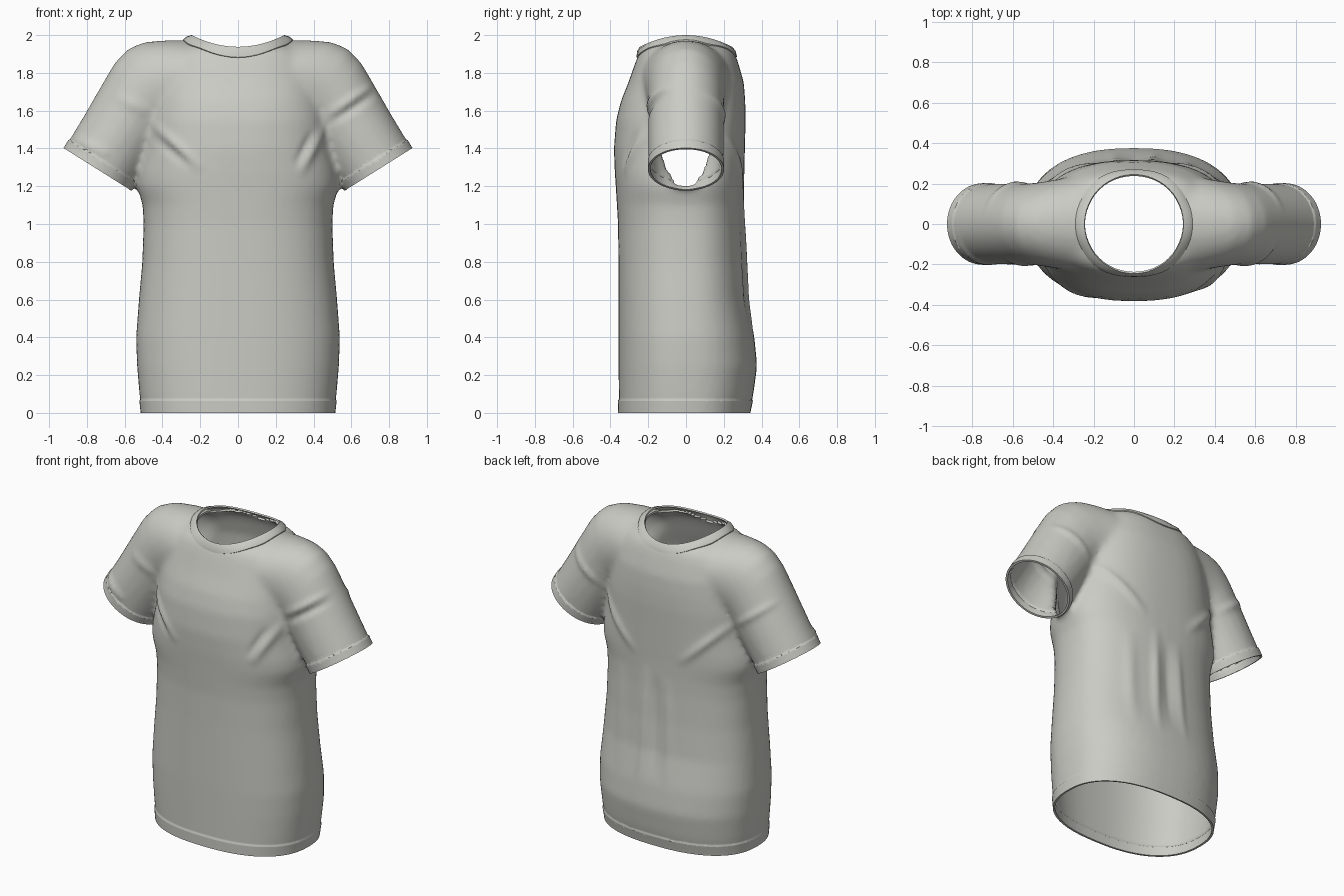
import bpy, bmesh, math
from mathutils import Vector
from mathutils.bvhtree import BVHTree

if "Cube" in bpy.data.objects:
    bpy.data.objects.remove(bpy.data.objects["Cube"], do_unlink=True)

cloth = bpy.data.materials.new("warm_grey_cloth")
cloth.use_nodes = True
cloth.diffuse_color = (0.6, 0.6, 0.56, 1)
cloth.node_tree.nodes["Principled BSDF"].inputs["Base Color"].default_value = (0.6, 0.6, 0.56, 1)

STEPS = 48
ANGLES = [2 * math.pi * i / STEPS for i in range(STEPS)]


def loft(bm, rings):
    """Closed solid through a list of rings of points."""
    loops = [[bm.verts.new(p) for p in ring] for ring in rings]
    for a, b in zip(loops, loops[1:]):
        for i in range(STEPS):
            j = (i + 1) % STEPS
            bm.faces.new((a[i], a[j], b[j], b[i]))
    bm.faces.new(loops[0])
    bm.faces.new(loops[-1])


def torso_ring(z, half_width, front, back, power=2.4):
    ring = []
    for t in ANGLES:
        c, s = math.cos(t), math.sin(t)
        depth = back if s > 0 else front
        ring.append((math.copysign(abs(c) ** (2 / power), c) * half_width,
                     math.copysign(abs(s) ** (2 / power), s) * depth, z))
    return ring


def sleeve_ring(side, top, bottom, depth):
    mid = [(a + b) / 2 for a, b in zip(top, bottom)]
    half = [(a - b) / 2 for a, b in zip(top, bottom)]
    return [(side * (mid[0] + half[0] * math.cos(t)), depth * math.sin(t),
             mid[1] + half[1] * math.cos(t)) for t in ANGLES]


def evaluated(obj):
    mesh = bpy.data.meshes.new_from_object(
        obj.evaluated_get(bpy.context.evaluated_depsgraph_get()))
    bpy.data.objects.remove(obj, do_unlink=True)
    return mesh


def make_object(name, bm):
    mesh = bpy.data.meshes.new(name)
    bm.to_mesh(mesh)
    obj = bpy.data.objects.new(name, mesh)
    bpy.context.scene.collection.objects.link(obj)
    return obj


def finish(name, bm, thickness):
    """Give the cloth thickness, colour and smooth shading."""
    obj = make_object(name + "_draft", bm)
    solid = obj.modifiers.new("thickness", "SOLIDIFY")
    solid.thickness = thickness
    solid.offset = -1
    mesh = evaluated(obj)
    obj = bpy.data.objects.new(name, mesh)
    bpy.context.scene.collection.objects.link(obj)
    mesh.materials.clear()
    mesh.materials.append(cloth)
    bpy.ops.object.select_all(action="DESELECT")
    obj.select_set(True)
    bpy.context.view_layer.objects.active = obj
    bpy.ops.object.shade_smooth_by_angle(angle=math.radians(45))


# Torso: height, half width, front depth, back depth
TORSO = [(-0.07, .505, .355, .325), (0, .51, .355, .335), (.1, .522, .356, .357),
         (.25, .535, .357, .377), (.4, .54, .358, .362), (.6, .525, .358, .325),
         (.8, .507, .358, .312), (1, .5, .36, .306), (1.1, .505, .366, .306),
         (1.2, .535, .372, .307), (1.27, .53, .377, .309), (1.4, .5, .382, .312),
         (1.55, .485, .37, .316), (1.65, .465, .345, .314), (1.75, .445, .305, .306),
         (1.85, .41, .27, .278), (1.9, .38, .25, .26), (1.935, .33, .222, .235),
         (1.96, .24, .18, .19)]
# Sleeve and shoulder: top point, bottom point, depth
SLEEVE = [((.957, 1.34), (.607, 1.12), .197), ((.92, 1.4), (.57, 1.18), .197),
          ((.82, 1.565), (.46, 1.345), .2), ((.725, 1.73), (.38, 1.45), .2),
          ((.655, 1.85), (.33, 1.48), .202), ((.585, 1.925), (.28, 1.48), .21),
          ((.5, 1.962), (.22, 1.48), .222), ((.4, 1.972), (.15, 1.48), .24),
          ((.28, 1.972), (.1, 1.48), .26), ((0, 1.972), (0, 1.48), .27)]

bm = bmesh.new()
loft(bm, [torso_ring(*row) for row in TORSO])
loft(bm, [sleeve_ring(1, *row) for row in SLEEVE]
     + [sleeve_ring(-1, *row) for row in reversed(SLEEVE[:-1])])
bmesh.ops.recalc_face_normals(bm, faces=bm.faces)

# Blend torso and sleeves into one skin
draft = make_object("shirt_draft", bm)
bm.free()
remesh = draft.modifiers.new("blend", "REMESH")
remesh.mode = "VOXEL"
remesh.voxel_size = 0.018
relax = draft.modifiers.new("relax", "SMOOTH")
relax.factor = 0.5
relax.iterations = 10
skin = evaluated(draft)
bm = bmesh.new()
bm.from_mesh(skin)

# Folds: side (-1 front, 1 back), start x z, end x z, width, height
FOLDS = [(-1, -.47, 1.55, -.18, 1.28, .025, .014), (-1, -.46, 1.47, -.24, 1.3, .025, -.01),
         (-1, .47, 1.54, .32, 1.25, .025, .014), (-1, .4, 1.5, .3, 1.3, .02, -.01),
         (-1, .47, 1.52, .74, 1.7, .02, -.014), (-1, .47, 1.57, .73, 1.75, .02, .012),
         (-1, -.9, 1.47, -.68, 1.36, .025, .012), (-1, -.66, 1.68, -.45, 1.58, .03, .008),
         (1, .48, 1.52, .15, 1.2, .025, .014), (1, -.48, 1.52, -.15, 1.2, .025, .014),
         (1, .08, 1.15, .1, .4, .03, .015), (1, -.08, 1.1, -.1, .4, .03, .01),
         (1, .26, 1.1, .27, .4, .04, .01), (1, 0, 1.1, 0, .45, .03, -.01),
         (1, .48, 1.5, .74, 1.7, .022, .012), (1, -.48, 1.5, -.74, 1.7, .022, .012)]
bm.normal_update()
moves = []
for v in bm.verts:
    push = 0
    for side, x1, z1, x2, z2, width, height in FOLDS:
        if v.co.y * side < 0.03:
            continue
        start, line = Vector((x1, z1)), Vector((x2 - x1, z2 - z1))
        offset = Vector((v.co.x, v.co.z)) - start
        t = min(1, max(0, offset.dot(line) / line.length_squared))
        gap = (offset - line * t).length / width
        fade = min(1, (abs(v.co.y) - 0.03) / 0.08)
        push += height * fade * math.sin(math.pi * t) * math.exp(-gap * gap)
    moves.append((v, v.normal * push))
for v, move in moves:
    v.co += move


def cut(faces, point, normal):
    geom = set(faces)
    for f in faces:
        geom.update(f.edges)
        geom.update(f.verts)
    bmesh.ops.bisect_plane(bm, geom=list(geom), dist=1e-5, plane_co=point, plane_no=normal)


def remove(test):
    doomed = [f for f in bm.faces if test(f.calc_center_median())]
    bmesh.ops.delete(bm, geom=doomed, context="FACES")


# Open the bottom hem and mark its stitched band
for z in (0, 0.064, 0.072):
    cut(bm.faces[:], Vector((0, 0, z)), Vector((0, 0, 1)))
remove(lambda c: c.z < 0)

# Open both sleeves and mark their stitched bands
cuffs = []
for side in (-1, 1):
    centre = Vector((side * .745, 0, 1.29))
    axis = Vector((side * .532, 0, -.847)).normalized()
    cuffs.append((side, centre, axis))
    for inset in (0, 0.05, 0.058):
        near = [f for f in bm.faces if f.calc_center_median().x * side > .55
                and f.calc_center_median().z > 1]
        cut(near, centre - axis * inset, axis)
    remove(lambda c: c.x * side > .55 and c.z > 1 and (c - centre).dot(axis) > 0)

# Raise the bands slightly
bm.normal_update()
for v in bm.verts:
    if v.co.z < 0.066:
        v.co += Vector((v.normal.x, v.normal.y, 0)) * 0.006
    for side, centre, axis in cuffs:
        if v.co.x * side > .55 and v.co.z > 1 and (v.co - centre).dot(axis) > -0.051:
            v.co += (v.normal - axis * v.normal.dot(axis)) * 0.006

# Neck band follows the surface at its lower edge
tree = BVHTree.FromBMesh(bm)
band = bmesh.new()
rows = []
for t in ANGLES:
    c, s = math.cos(t), math.sin(t)
    rise = c * c
    rim = Vector((.245 * c, .245 * s, 1.938 + .062 * rise))
    reach = .268 + .022 * rise
    hit, normal, _, _ = tree.find_nearest(
        Vector((reach * c, reach * s, 1.885 + .08 * rise)))
    low = hit - normal * 0.004
    edge = hit + normal * 0.006
    bulge = (rim + edge) / 2 + Vector((c, s, .8)) * 0.005
    rows.append([band.verts.new(p) for p in (low, edge, bulge, rim)])
for a, b in zip(rows, rows[1:] + rows[:1]):
    for i in range(3):
        band.faces.new((a[i], b[i], b[i + 1], a[i + 1]))
band.normal_update()

# Open the neck under the band
remove(lambda c: c.z > 1.7 and math.hypot(c.x, c.y) < .25)
for v in bm.verts:
    if v.is_boundary and v.co.z > 1.7:
        scale = .252 / math.hypot(v.co.x, v.co.y)
        v.co.x *= scale
        v.co.y *= scale

finish("shirt_body", bm, 0.013)
finish("neck_band", band, 0.01)
bm.free()
band.free()
